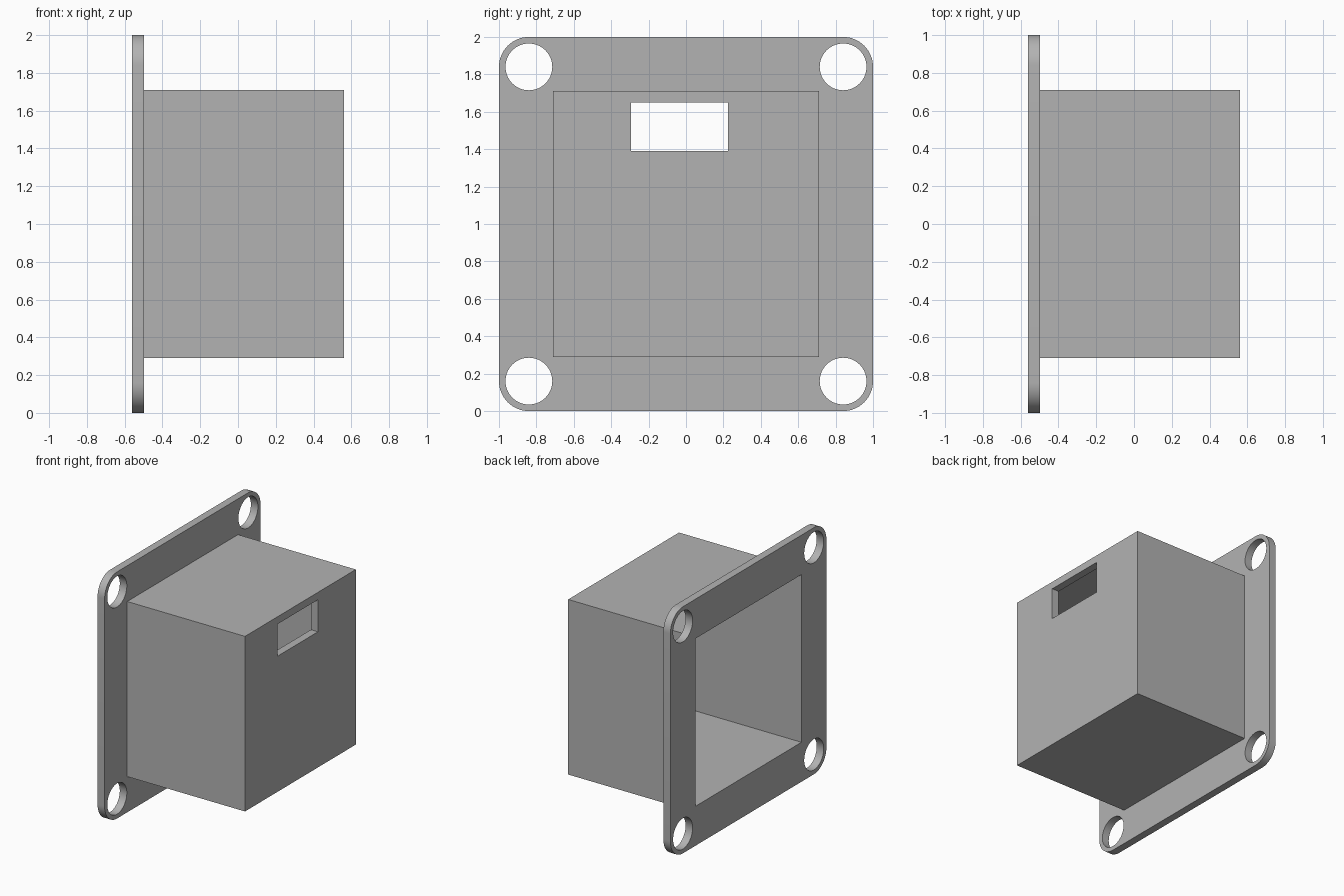
import bpy, bmesh
from math import sin, cos, pi
from mathutils import Matrix, Vector

cube = bpy.data.objects.get("Cube")
if cube:
    bpy.data.objects.remove(cube, do_unlink=True)

grey = bpy.data.materials.new("plain grey")
grey.use_nodes = True
colour = (0.45, 0.45, 0.45, 1)
grey.diffuse_color = colour
grey.node_tree.nodes["Principled BSDF"].inputs["Base Color"].default_value = colour

BACK, FACE, END = -0.56, -0.497, 0.56   # plate back, plate face, housing end
HOLE = 0.84                             # hole offset from the centre


def add_object(name, bm):
    bmesh.ops.recalc_face_normals(bm, faces=bm.faces)
    mesh = bpy.data.meshes.new(name)
    bm.to_mesh(mesh)
    bm.free()
    mesh.materials.append(grey)
    obj = bpy.data.objects.new(name, mesh)
    bpy.context.collection.objects.link(obj)
    return obj


def box(name, low, high):
    low, high = Vector(low), Vector(high)
    bm = bmesh.new()
    bmesh.ops.create_cube(bm, size=1, matrix=Matrix.Translation((low + high) / 2)
                          @ Matrix.Diagonal((*(high - low), 1)))
    return add_object(name, bm)


def prism(name, outline, x0, x1):
    bm = bmesh.new()
    face = bm.faces.new([bm.verts.new((x0, y, z)) for y, z in outline])
    side = bmesh.ops.extrude_face_region(bm, geom=[face])
    verts = [v for v in side["geom"] if isinstance(v, bmesh.types.BMVert)]
    bmesh.ops.translate(bm, vec=(x1 - x0, 0, 0), verts=verts)
    return add_object(name, bm)


def arc(y, z, radius, start, sweep, steps):
    return [(y + radius * cos(start + sweep * i / steps),
             z + radius * sin(start + sweep * i / steps)) for i in range(steps + 1)]


def combine(target, tool, operation):
    mod = target.modifiers.new(tool.name, "BOOLEAN")
    mod.operation = operation
    mod.solver = "EXACT"
    mod.object = tool
    bpy.context.view_layer.objects.active = target
    bpy.ops.object.modifier_apply(modifier=mod.name)
    bpy.data.objects.remove(tool, do_unlink=True)


# Mounting plate with rounded corners
corners = [(1, 1), (-1, 1), (-1, -1), (1, -1)]
outline = []
for i, (sy, sz) in enumerate(corners):
    outline += arc(sy * HOLE, 1 + sz * HOLE, 0.16, i * pi / 2, pi / 2, 16)
enclosure = prism("flanged_enclosure", outline, BACK, FACE)

# Box housing, opened from the back with thin side walls
combine(enclosure, box("housing", (-0.53, -0.71, 0.29), (END, 0.71, 1.71)), "UNION")
combine(enclosure, box("cavity", (-0.7, -0.68, 0.32), (END - 0.063, 0.68, 1.68)), "DIFFERENCE")

# Rectangular port in the end wall
combine(enclosure, box("port", (0.4, -0.295, 1.39), (0.7, 0.225, 1.65)), "DIFFERENCE")

# Four mounting holes
for sy, sz in corners:
    circle = arc(sy * HOLE, 1 + sz * HOLE, 0.125, 0, 2 * pi, 64)[:-1]
    combine(enclosure, prism("mounting_hole", circle, -0.7, -0.4), "DIFFERENCE")

bpy.ops.object.select_all(action="DESELECT")
enclosure.select_set(True)
bpy.context.view_layer.objects.active = enclosure
bpy.ops.object.shade_smooth_by_angle(angle=pi / 6)
